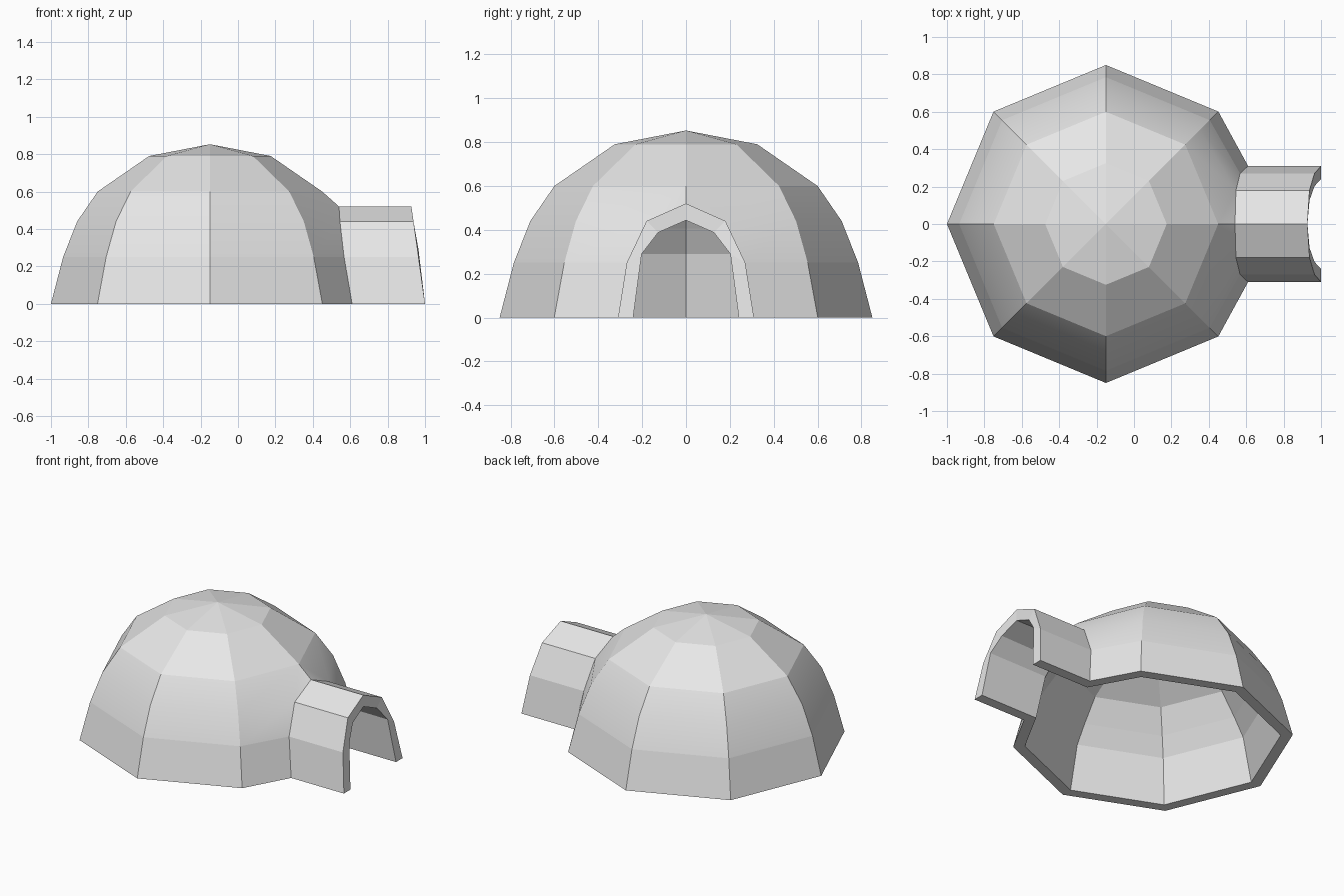
import bpy, bmesh
from math import sin, cos, pi, radians

cube = bpy.data.objects.get("Cube")
if cube:
    bpy.data.objects.remove(cube)

WALL = 0.07
CENTRE_X = -0.15
# Dome profile: radius, height
RINGS = [(0.85, 0), (0.785, 0.25), (0.71, 0.44), (0.60, 0.60), (0.325, 0.79)]
# One half of the entrance arch: half width, height, x where it meets the dome
ARCH = [(0.31, 0, 0.61), (0.27, 0.25, 0.567), (0.18, 0.44, 0.545)]
PEAK = (0, 0.52, 0.54)

bm = bmesh.new()


def vert(x, y, z):
    return bm.verts.new((x, y, z))


def face(*verts):
    return bm.faces.new(verts)


def dome_vert(ring, k):
    r, z = ring
    a = k * pi / 4
    return vert(CENTRE_X + r * cos(a), r * sin(a), z)


# Dome: eight ridges, the one over the entrance splitting into two jambs
lintel = [dome_vert(ring, 0) for ring in RINGS[3:]]
jamb_l = [vert(x, y, z) for y, z, x in ARCH]
jamb_r = [vert(x, -y, z) for y, z, x in ARCH]
columns = [jamb_l + lintel]
columns += [[dome_vert(ring, k) for ring in RINGS] for k in range(1, 8)]
columns += [jamb_r + lintel]
top = vert(CENTRE_X, 0, 0.853)
for a, b in zip(columns, columns[1:]):
    for j in range(len(RINGS) - 1):
        face(a[j], b[j], b[j + 1], a[j + 1])
    face(a[-1], b[-1], top)

# Small triangles above the entrance
peak = vert(PEAK[2], PEAK[0], PEAK[1])
face(lintel[0], jamb_r[-1], peak)
face(lintel[0], peak, jamb_l[-1])

# Entrance tunnel with a leaning front
near = jamb_l + [peak] + jamb_r[::-1]
far = [vert(1 - 0.14 * v.co.z, v.co.y, v.co.z) for v in near]
tunnel = [face(near[i], near[i + 1], far[i + 1], far[i]) for i in range(len(near) - 1)]

# Soft shading on the middle courses of the dome only
bm.normal_update()
for f in bm.faces:
    f.smooth = f not in tunnel and 0.25 < f.calc_center_median().z < 0.6
for e in bm.edges:
    if len(e.link_faces) == 2:
        e.smooth = e.calc_face_angle() < radians(30)

# Inner wall, flat along the ground
outer_faces = list(bm.faces)
rim_loops = [e.link_loops[0] for e in bm.edges if e.is_boundary]
rim = [(lp.vert, lp.link_loop_next.vert) for lp in rim_loops]
inner = {}
for v in list(bm.verts):
    p = v.co - v.normal * WALL * v.calc_shell_factor()
    if v.co.z < 0.01:
        p.z = 0
    elif abs(v.co.z - 0.25) < 0.01:
        p.z = 0.29
    inner[v] = vert(*p)
for f in outer_faces:
    face(*[inner[v] for v in reversed(f.verts)])
for a, b in rim:
    face(b, a, inner[a], inner[b])
bm.normal_update()

mesh = bpy.data.meshes.new("domed_shelter")
bm.to_mesh(mesh)
bm.free()
shelter = bpy.data.objects.new("domed_shelter", mesh)
bpy.context.collection.objects.link(shelter)

# Plain pale grey
grey = bpy.data.materials.new("pale_grey")
grey.use_nodes = True
colour = (0.8, 0.8, 0.8, 1)
grey.diffuse_color = colour
grey.node_tree.nodes["Principled BSDF"].inputs["Base Color"].default_value = colour
mesh.materials.append(grey)
